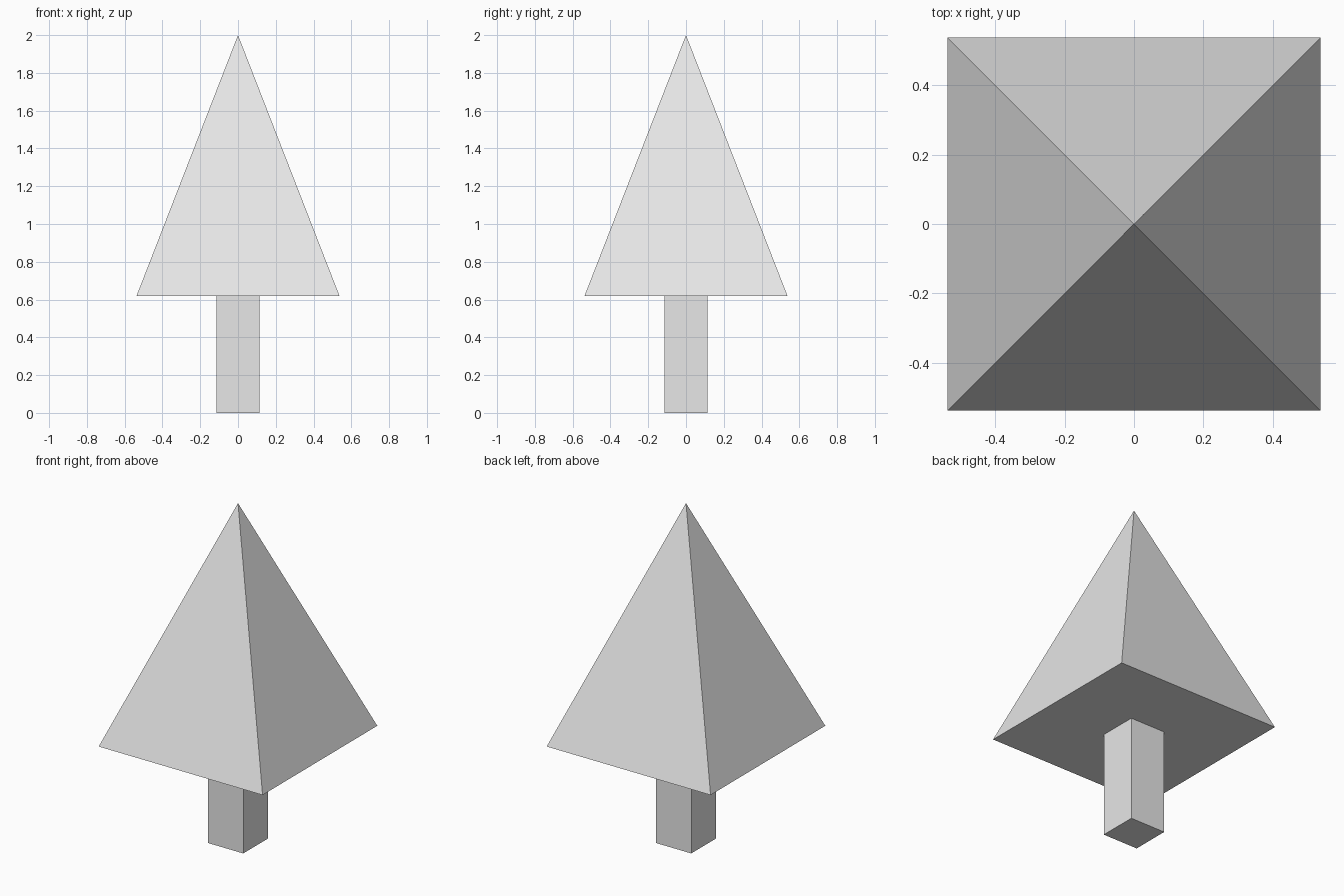
import bpy
import math

if "Cube" in bpy.data.objects:
    bpy.data.objects.remove(bpy.data.objects["Cube"])

# One flat light grey for the whole tree
grey = bpy.data.materials.new("light_grey")
grey.diffuse_color = (0.8, 0.8, 0.8, 1.0)
grey.use_nodes = True
grey.node_tree.nodes["Principled BSDF"].inputs["Base Color"].default_value = grey.diffuse_color

BASE_Z = 0.62      # underside of the foliage
TOP_Z = 2.0
HALF_FOLIAGE = 0.537
HALF_TRUNK = 0.115


def square_part(name, half_bottom, half_top, z0, z1):
    """Four-sided prism or pyramid with sides facing the axes."""
    if half_top:
        bpy.ops.mesh.primitive_cube_add(size=1, location=(0, 0, (z0 + z1) / 2))
        obj = bpy.context.object
        obj.scale = (2 * half_bottom, 2 * half_bottom, z1 - z0)
    else:
        bpy.ops.mesh.primitive_cone_add(
            vertices=4, radius1=half_bottom * math.sqrt(2), radius2=0,
            depth=z1 - z0, location=(0, 0, (z0 + z1) / 2),
            rotation=(0, 0, math.pi / 4))
        obj = bpy.context.object
    bpy.ops.object.transform_apply(location=True, rotation=True, scale=True)
    obj.name = name
    obj.data.materials.append(grey)
    return obj


# Square trunk
square_part("trunk", HALF_TRUNK, HALF_TRUNK, 0.0, BASE_Z)

# Pyramid foliage
square_part("foliage", HALF_FOLIAGE, 0, BASE_Z, TOP_Z)
